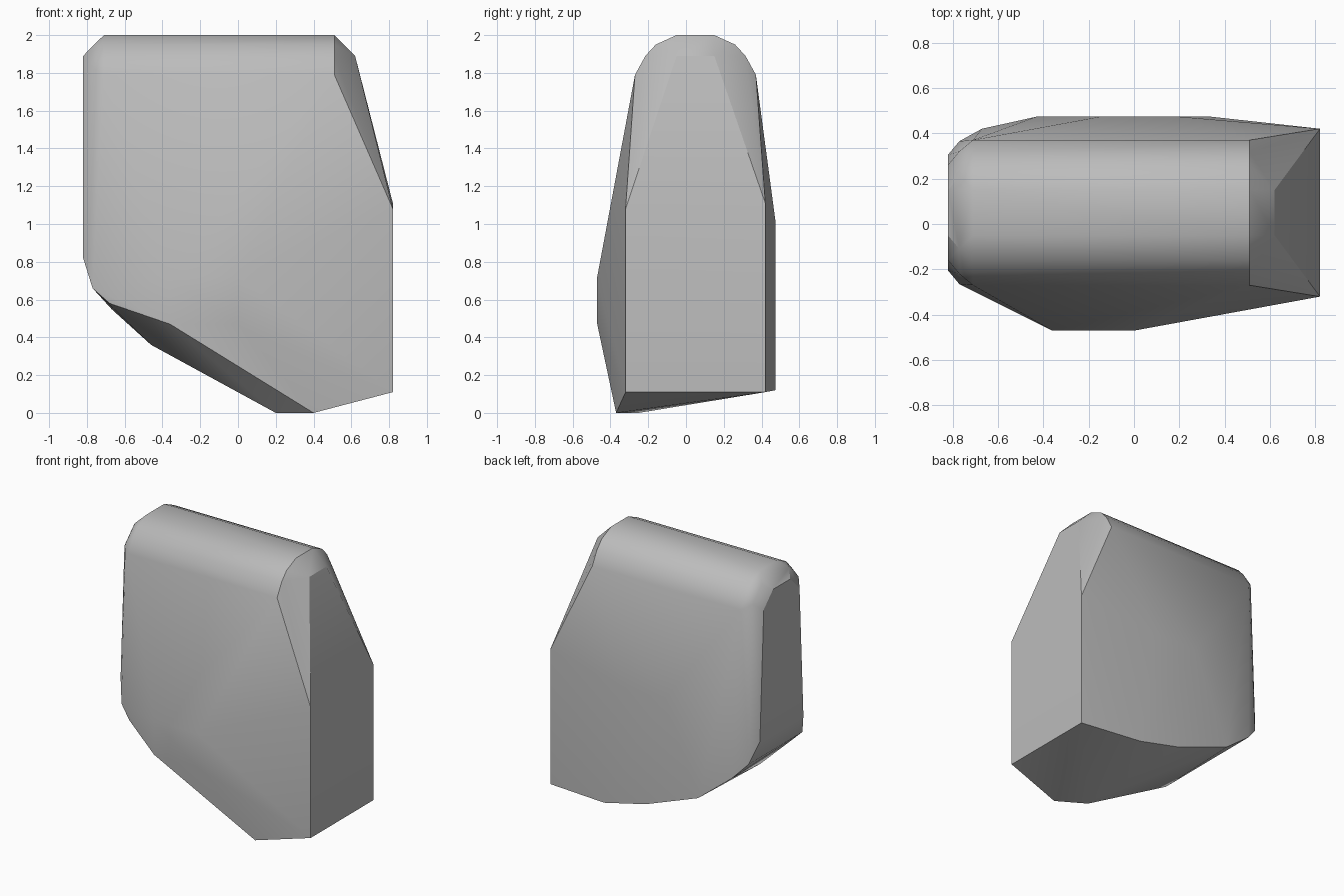
import bpy
import bmesh
from math import radians

default_cube = bpy.data.objects.get("Cube")
if default_cube:
    bpy.data.objects.remove(default_cube, do_unlink=True)


def make_material(name, colour):
    material = bpy.data.materials.new(name)
    material.use_nodes = True
    material.diffuse_color = colour
    shader = material.node_tree.nodes["Principled BSDF"]
    shader.inputs["Base Color"].default_value = colour
    return material


def hull_object(name, points, material):
    """Wrap a convex faceted shell around the given corner points."""
    bm = bmesh.new()
    for point in points:
        bm.verts.new(point)
    result = bmesh.ops.convex_hull(bm, input=bm.verts[:])
    unused = {item for item in result["geom_interior"] + result["geom_unused"]
              if isinstance(item, bmesh.types.BMVert)}
    bmesh.ops.delete(bm, geom=list(unused), context="VERTS")
    bmesh.ops.dissolve_limit(bm, angle_limit=radians(1),
                             verts=bm.verts[:], edges=bm.edges[:])
    bmesh.ops.recalc_face_normals(bm, faces=bm.faces[:])
    mesh = bpy.data.meshes.new(name)
    bm.to_mesh(mesh)
    bm.free()
    obj = bpy.data.objects.new(name, mesh)
    bpy.context.collection.objects.link(obj)
    mesh.materials.append(material)
    return obj


ridge_y = 0.05
corners = []


def add_pair(x, half_width, z):
    """Add two corners mirrored across the centre of the top ridge."""
    for side in (-1, 1):
        corners.append((x, ridge_y + side * half_width, z))


# Rounded ridge along the top
ridge_profile = [(0.10, 2.0), (0.21, 1.95), (0.265, 1.89), (0.32, 1.79)]
for half_width, z in ridge_profile:
    for x in (-0.71, 0.51):
        add_pair(x, half_width, z)

# Bevelled ends of the ridge
add_pair(0.62, 0.10, 1.89)
add_pair(0.565, 0.16, 1.91)
add_pair(0.565, 0.22, 1.83)
add_pair(-0.77, 0.16, 1.94)
add_pair(-0.77, 0.27, 1.83)
add_pair(-0.82, 0.10, 1.89)
add_pair(-0.82, 0.21, 1.78)

# Narrow end wall with its bevelled lower edge
add_pair(-0.82, 0.255, 0.82)
add_pair(-0.77, 0.315, 0.66)

# Broad upright end wall
for y, top in ((-0.32, 1.08), (0.42, 1.11)):
    for z in (0.11, top):
        corners.append((0.82, y, z))

# Bulging front panel
for x in (-0.36, 0.0):
    for z in (0.47, 0.72):
        corners.append((x, -0.47, z))
corners.append((-0.68, -0.306, 0.58))

# Wide back panel with a curved lower edge
back_outline = [(-0.15, 1.02), (0.2, 1.02), (0.34, 0.12),
                (0.0, 0.2), (-0.43, 0.36)]
for x, z in back_outline:
    corners.append((x, 0.473, z))
corners.append((-0.67, 0.42, 0.55))

# Sloping underside
corners.extend([(0.4, -0.37, 0.0), (0.2, -0.25, 0.0), (-0.46, -0.21, 0.36)])

grey = make_material("plain grey", (0.5, 0.5, 0.5, 1.0))
block = hull_object("faceted_block", corners, grey)

bpy.ops.object.select_all(action="DESELECT")
block.select_set(True)
bpy.context.view_layer.objects.active = block
bpy.ops.object.shade_smooth_by_angle(angle=radians(30))
